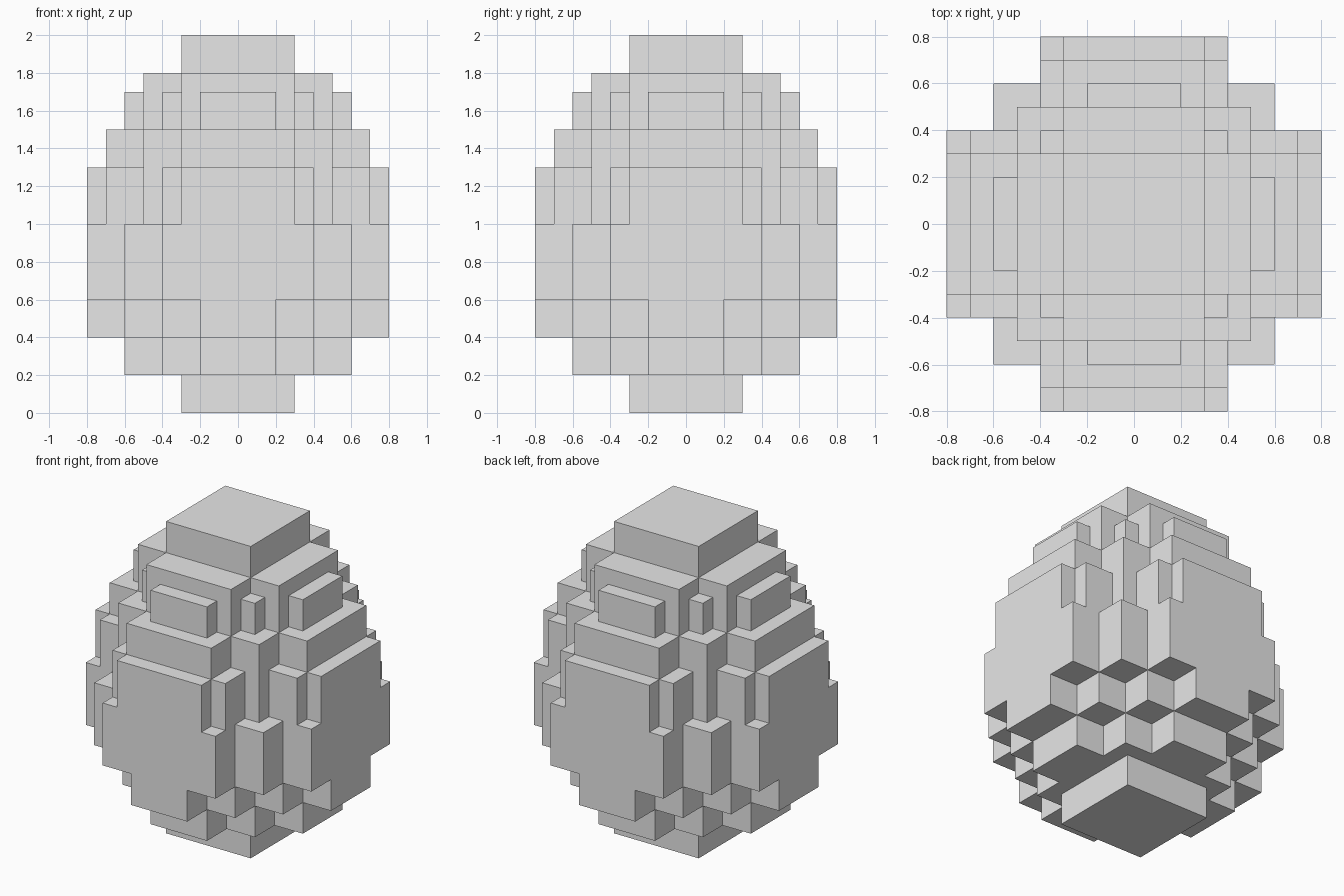
import bpy, bmesh, math

if "Cube" in bpy.data.objects:
    bpy.data.objects.remove(bpy.data.objects["Cube"])

U = 0.1  # block unit

# Layers: (bottom, top, convex corners of the stepped quarter outline), in block units
LAYERS = [
    (0, 2, [(3, 3)]),
    (2, 4, [(2, 6), (4, 4), (6, 2)]),
    (4, 6, [(2, 8), (4, 6), (6, 4), (8, 2)]),
    (6, 10, [(4, 8), (6, 6), (8, 4)]),
    (10, 13, [(3, 8), (4, 7), (5, 5), (7, 4), (8, 3)]),
    (13, 15, [(3, 7), (5, 5), (7, 3)]),
    (15, 17, [(2, 6), (3, 5), (4, 4), (5, 3), (6, 2)]),
    (17, 18, [(3, 5), (5, 3)]),
    (18, 20, [(3, 3)]),
]

# Fill the block grid from the layers
cells = set()
for z0, z1, corners in LAYERS:
    for a, b in corners:
        cells.update((x, y, z) for x in range(-a, a) for y in range(-b, b) for z in range(z0, z1))

# Egg shell: only the exposed block faces
bm = bmesh.new()
verts = {}


def vert(p):
    if p not in verts:
        verts[p] = bm.verts.new([c * U for c in p])
    return verts[p]


for cell in cells:
    for axis in range(3):
        for side in (0, 1):
            near = list(cell)
            near[axis] += 2 * side - 1
            if tuple(near) in cells:
                continue
            loop = []
            for i, j in ((0, 0), (1, 0), (1, 1), (0, 1)):
                p = list(cell)
                p[axis] += side
                p[(axis + 1) % 3] += i
                p[(axis + 2) % 3] += j
                loop.append(vert(tuple(p)))
            bm.faces.new(loop if side else loop[::-1])

# Merge the flat areas into large faces
bmesh.ops.dissolve_limit(bm, angle_limit=math.radians(1), verts=bm.verts[:], edges=bm.edges[:])

mesh = bpy.data.meshes.new("egg")
bm.to_mesh(mesh)
bm.free()

grey = bpy.data.materials.new("light grey")
grey.diffuse_color = (0.8, 0.8, 0.8, 1)
grey.use_nodes = True
grey.node_tree.nodes["Principled BSDF"].inputs["Base Color"].default_value = grey.diffuse_color
mesh.materials.append(grey)
bpy.context.collection.objects.link(bpy.data.objects.new("egg", mesh))
